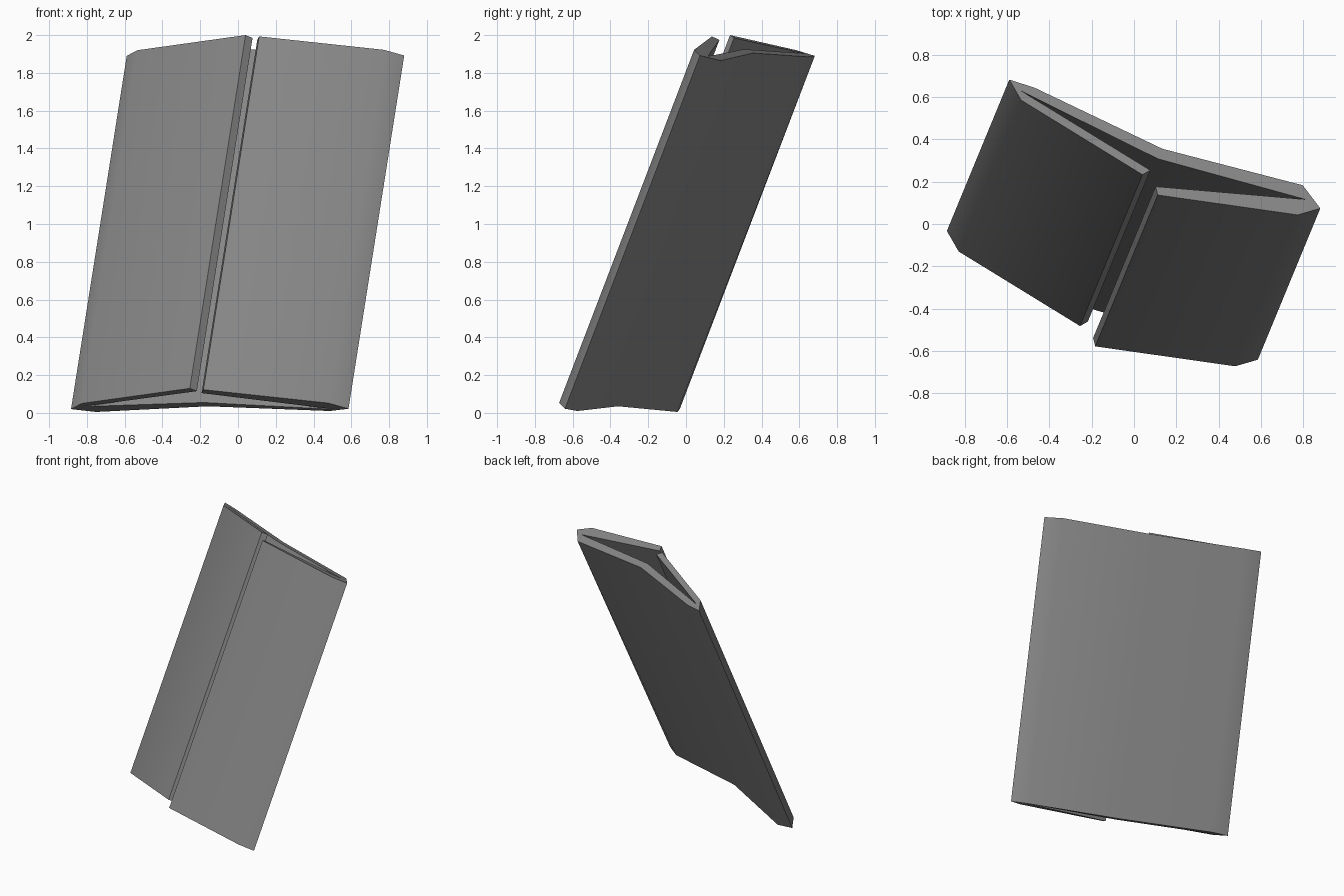
import bpy
import bmesh
import math
from mathutils import Vector

cube = bpy.data.objects.get("Cube")
if cube:
    bpy.data.objects.remove(cube, do_unlink=True)

# Single grey material
grey = bpy.data.materials.new("plain grey")
grey.use_nodes = True
colour = (0.24, 0.24, 0.24, 1.0)
grey.diffuse_color = colour
grey.node_tree.nodes["Principled BSDF"].inputs["Base Color"].default_value = colour

# Upper end of the folded cross-section, walked around its closed outline:
# outer skin from the left flap around the back to the right flap, then inner skin
profile = [
    (0.04, 0.233, 2.00),     # 0 flap tip, outer
    (-0.533, 0.585, 1.92),   # 1 flap bend
    (-0.589, 0.682, 1.89),   # 2 side corner
    (-0.47, 0.644, 1.885),   # 3 back bend
    (0.135, 0.355, 1.905),   # 4 spine
    (0.797, 0.183, 1.865),   # 5 back bend
    (0.88, 0.074, 1.892),    # 6 side corner
    (0.773, 0.043, 1.922),   # 7 flap bend
    (0.112, 0.137, 1.993),   # 8 flap tip, outer
    (0.102, 0.177, 1.975),   # 9 flap tip, inner
    (0.811, 0.116, 1.888),   # 10 inner fold
    (0.113, 0.308, 1.925),   # 11 inner spine
    (-0.532, 0.628, 1.903),  # 12 inner fold
    (0.077, 0.254, 1.985),   # 13 flap tip, inner
]
slant = Vector((0.295, 0.715, 1.87))
# The two back bends run slightly off parallel
skew = {3: Vector((0.28, 0.69, 1.88)), 5: Vector((0.31, 0.757, 1.855))}

# End rims, as small faces between outer and inner skin
rims = [(0, 1, 12, 13), (1, 2, 12), (2, 3, 12), (3, 4, 11, 12),
        (4, 5, 10, 11), (5, 6, 10), (6, 7, 10), (7, 8, 9, 10)]

bm = bmesh.new()
top = [bm.verts.new(p) for p in profile]
low = [bm.verts.new(Vector(p) - skew.get(i, slant)) for i, p in enumerate(profile)]
count = len(profile)
for i in range(count):
    j = (i + 1) % count
    bm.faces.new((top[i], top[j], low[j], low[i]))
for rim in rims:
    for ring in (top, low):
        bm.faces.new([ring[i] for i in rim])
bmesh.ops.recalc_face_normals(bm, faces=bm.faces[:])

mesh = bpy.data.meshes.new("folded_sleeve")
bm.to_mesh(mesh)
bm.free()
mesh.materials.append(grey)
sleeve = bpy.data.objects.new("folded_sleeve", mesh)
bpy.context.collection.objects.link(sleeve)

# Soft shading over the gentle bends, crisp at the folds and rims
bpy.ops.object.select_all(action="DESELECT")
sleeve.select_set(True)
bpy.context.view_layer.objects.active = sleeve
bpy.ops.object.shade_smooth_by_angle(angle=math.radians(38))
